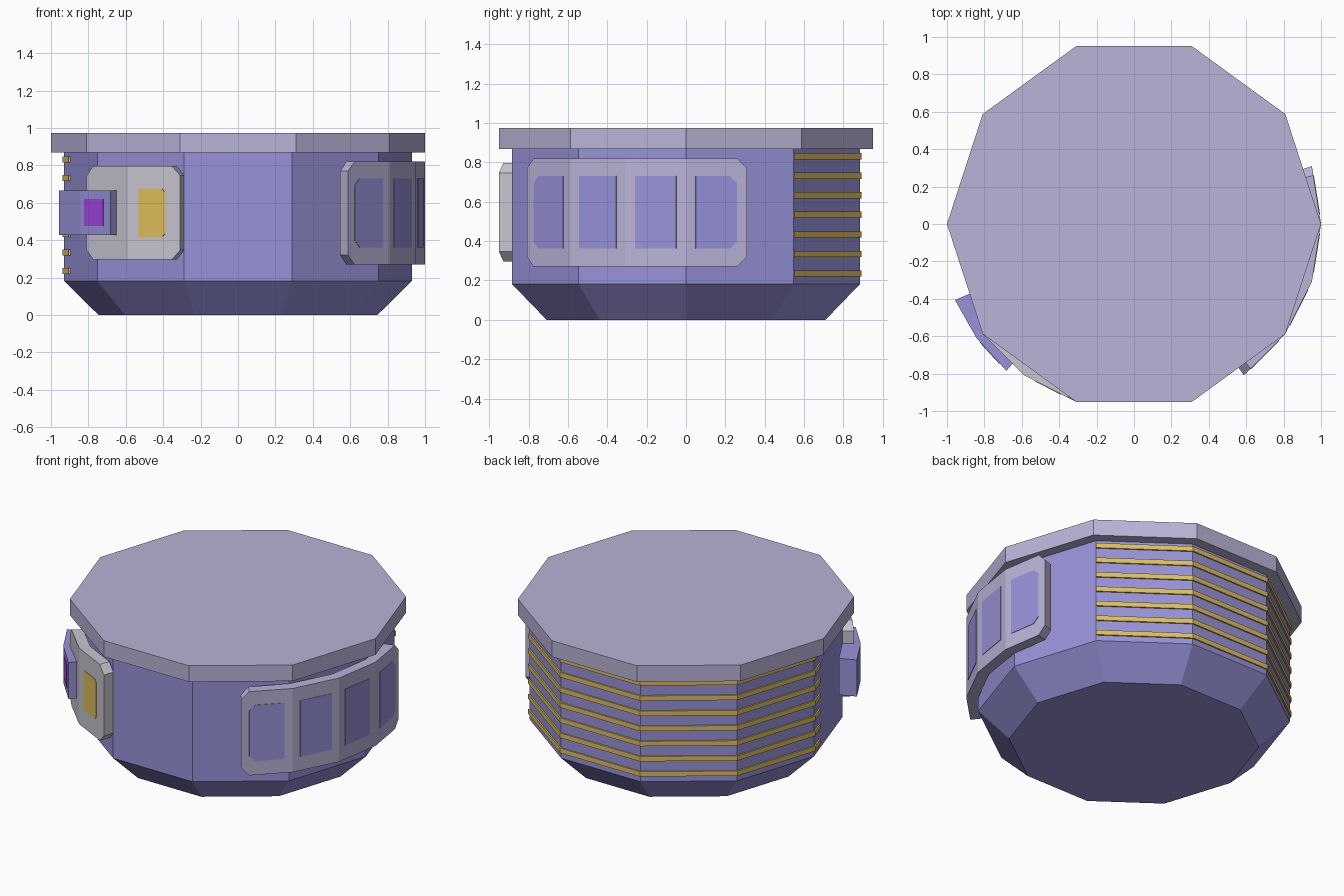
import bpy
import bmesh
import math
from mathutils import Vector

if "Cube" in bpy.data.objects:
    bpy.data.objects.remove(bpy.data.objects["Cube"])


def material(name, r, g, b):
    m = bpy.data.materials.new(name)
    m.diffuse_color = [(c / 255) ** 2.2 for c in (r, g, b)] + [1]
    m.use_nodes = True
    m.node_tree.nodes["Principled BSDF"].inputs["Base Color"].default_value = m.diffuse_color
    return m


PURPLE = material("purple", 150, 145, 216)
LAVENDER = material("pale_lavender", 183, 178, 214)
GREY = material("light_grey", 198, 196, 206)
GOLD = material("gold", 220, 190, 92)
MAGENTA = material("violet", 160, 70, 225)


def finish(bm, name, mat):
    bmesh.ops.recalc_face_normals(bm, faces=bm.faces[:])
    me = bpy.data.meshes.new(name)
    bm.to_mesh(me)
    bm.free()
    me.materials.append(mat)
    ob = bpy.data.objects.new(name, me)
    bpy.context.collection.objects.link(ob)
    return ob


def prism(name, rings, mat, sides=10):
    """Loft of regular polygons given as (z, radius)."""
    bm = bmesh.new()
    loops = [[bm.verts.new((r * math.cos(math.tau * i / sides),
                            r * math.sin(math.tau * i / sides), z))
              for i in range(sides)] for z, r in rings]
    for a, b in zip(loops, loops[1:]):
        for i in range(sides):
            j = (i + 1) % sides
            bm.faces.new((a[i], a[j], b[j], b[i]))
    bm.faces.new(loops[0])
    bm.faces.new(loops[-1])
    return finish(bm, name, mat)


def wrap_plate(name, mat, start, step, s0, s1, r0, r1, z0, z1,
               cut=(0, 0), cut_z=0.05):
    """Plate wrapped on a polygon: start/step in degrees, s counts its sides.
    cut = width (in sides) of the chamfered corners at each end."""
    def point(s, r, z):
        k = math.floor(s)
        a, b = (Vector((math.cos(t), math.sin(t), 0))
                for t in (math.radians(start + step * k),
                          math.radians(start + step * (k + 1))))
        p = a.lerp(b, s - k) * r
        p.z = z
        return p

    cols = [(s0, cut_z if cut[0] else 0), (s1, cut_z if cut[1] else 0)]
    if cut[0]:
        cols.append((s0 + cut[0], 0))
    if cut[1]:
        cols.append((s1 - cut[1], 0))
    cols += [(k, 0) for k in range(math.floor(s0) + 1, math.ceil(s1))]
    cols.sort()
    bm = bmesh.new()
    secs = [[bm.verts.new(point(s, r, z)) for r, z in
             ((r0, z0 + d), (r1, z0 + d), (r1, z1 - d), (r0, z1 - d))]
            for s, d in cols]
    for a, b in zip(secs, secs[1:]):
        for i in range(4):
            j = (i + 1) % 4
            bm.faces.new((a[i], a[j], b[j], b[i]))
    bm.faces.new(secs[0])
    bm.faces.new(secs[-1])
    return finish(bm, name, mat)


# Ten-sided tub and lid
prism("body", [(0, 0.745), (0.182, 0.93), (0.87, 0.93)], PURPLE)
prism("lid", [(0.868, 1.0), (0.974, 1.0)], LAVENDER)

# Gold stripes round the back
for i in range(7):
    z = 0.235 + i * 0.0995
    wrap_plate(f"stripe_{i + 1}", GOLD, 36, 36, 0, 4.19,
               0.925, 0.939, z - 0.016, z + 0.016)

# Curved window panel on the right
wrap_plate("window_panel", LAVENDER, -54, 18, 0, 4, 0.93, 1.0,
           0.27, 0.82, (0.16, 0.16))
for i in range(4):
    wrap_plate(f"window_{i + 1}", PURPLE, -54, 18, i + 0.16, i + 0.84,
               0.997, 1.003, 0.362, 0.73,
               (0.12 if i == 0 else 0, 0.12 if i == 3 else 0), 0.035)

# Grey panel at the front left with its gold window
wrap_plate("side_panel", GREY, 216, 18, 0, 2, 0.93, 1.0,
           0.297, 0.797, (0.16, 0.16))
wrap_plate("side_panel_window", GOLD, 216, 18, 1.21, 1.71,
           0.997, 1.003, 0.415, 0.677, (0, 0.07), 0.018)

# Small folded box over the panel edge with a violet button
wrap_plate("clasp", PURPLE, 203, 13, 0, 2, 0.93, 1.04, 0.427, 0.667)
wrap_plate("clasp_button", MAGENTA, 203, 13, 1.13, 1.77,
           1.037, 1.043, 0.475, 0.62)
